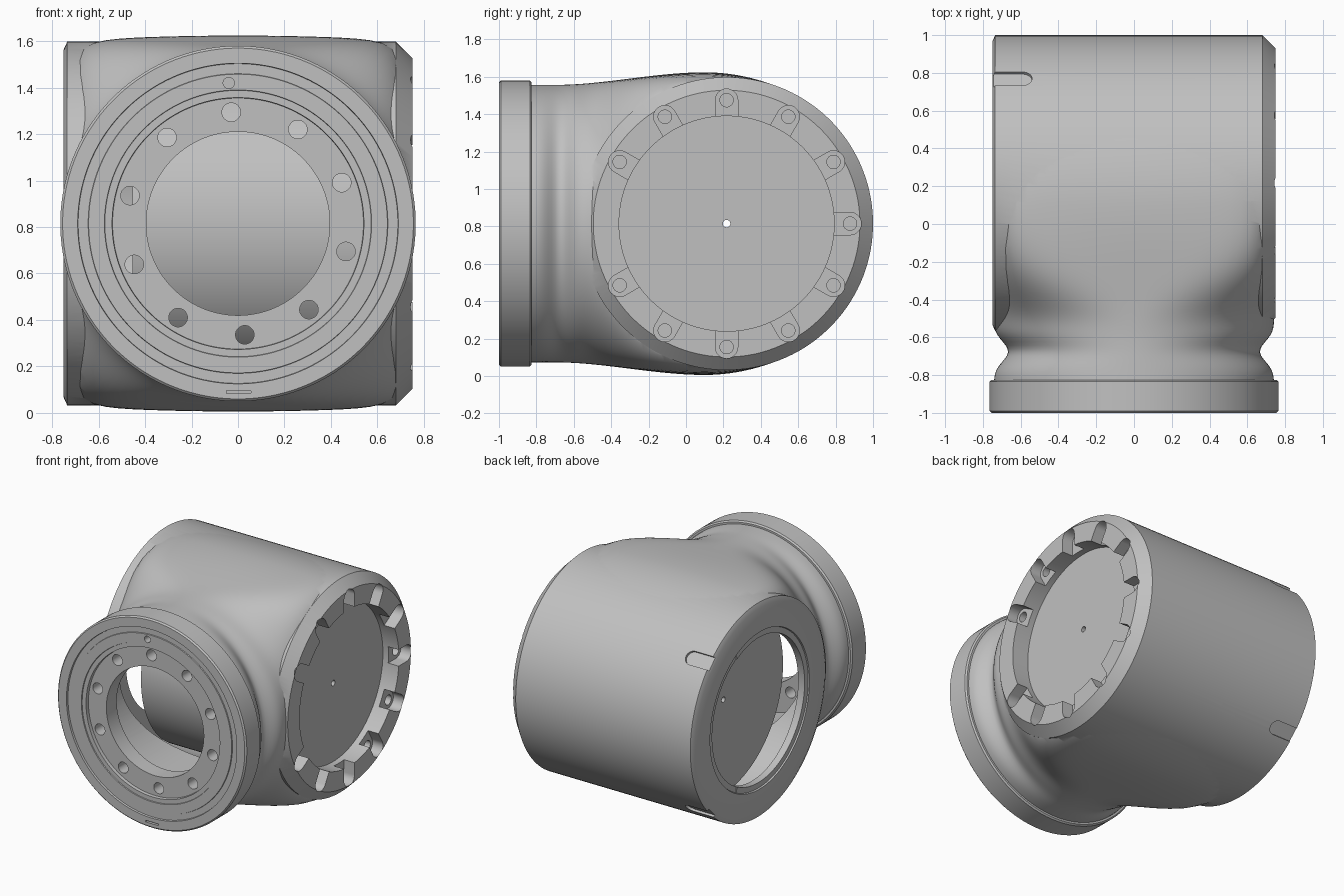
import bpy, bmesh
from math import sin, cos, pi, exp, radians
from mathutils import Vector

cube = bpy.data.objects.get("Cube")
if cube:
    bpy.data.objects.remove(cube, do_unlink=True)

CY, CZ = 0.217, 0.815          # barrel axis position
SEG = 128

grey = bpy.data.materials.new("cast grey")
grey.use_nodes = True
grey.diffuse_color = (0.53, 0.53, 0.53, 1)
grey.node_tree.nodes["Principled BSDF"].inputs["Base Color"].default_value = (0.53, 0.53, 0.53, 1)


def add_loft(bm, rings):
    """Skin a list of point rings and cap both ends."""
    rows = [[bm.verts.new(p) for p in ring] for ring in rings]
    n = len(rows[0])
    for a, b in zip(rows, rows[1:]):
        for i in range(n):
            bm.faces.new((a[i], a[(i + 1) % n], b[(i + 1) % n], b[i]))
    bm.faces.new(rows[0])
    bm.faces.new(rows[-1])


def make(name, *solids):
    bm = bmesh.new()
    for rings in solids:
        add_loft(bm, rings)
    bmesh.ops.recalc_face_normals(bm, faces=bm.faces)
    mesh = bpy.data.meshes.new(name)
    bm.to_mesh(mesh)
    bm.free()
    mesh.materials.append(grey)
    ob = bpy.data.objects.new(name, mesh)
    bpy.context.collection.objects.link(ob)
    return ob


def angles(n):
    return [2 * pi * (i + 0.5) / n for i in range(n)]


def lathe_x(profile, n=SEG):
    return [[(x, CY + r * cos(t), CZ + r * sin(t)) for t in angles(n)] for x, r in profile]


def lathe_y(profile, n=SEG, cx=0, cz=CZ):
    return [[(cx + r * cos(t), y, cz + r * sin(t)) for t in angles(n)] for y, r in profile]


def stadium(origin, along, out, width, length, low, high):
    """Slot with one round end at origin, running back against 'along'."""
    along, out = Vector(along), Vector(out)
    side = along.cross(out)
    outline = [(width * cos(pi * i / 16), width * sin(pi * i / 16)) for i in range(17)]
    outline += [(-width, -length), (width, -length)]
    return [[Vector(origin) + side * u + along * v + out * h for u, v in outline]
            for h in (low, high)]


def boolean(target, tool, operation="DIFFERENCE"):
    mod = target.modifiers.new("cut", "BOOLEAN")
    mod.operation, mod.solver, mod.object = operation, "EXACT", tool
    bpy.context.view_layer.objects.active = target
    bpy.ops.object.modifier_apply(modifier=mod.name)
    bpy.data.objects.remove(tool, do_unlink=True)


def ease(y, low, high):
    t = min(1, max(0, (y - low) / (high - low)))
    return t * t * (3 - 2 * t)


def neck_ring(y):
    """Section that grows from a round neck into the barrel's arched box."""
    high = 0.742 + 0.067 * ease(y, -0.7, 0.1) - 0.5 * max(0, y - 0.1) ** 2
    wide = 0.742 - 0.075 * exp(-((y + 0.675) / 0.075) ** 2)
    box = ease(y, -0.6, 0.12) ** 1.4
    power = 2 + 8 * box
    ring = []
    for t in angles(SEG):
        r = ((abs(cos(t)) / wide) ** power + (abs(sin(t)) / high) ** power) ** (-1 / power)
        x = r * cos(t)
        ring.append((x, y, CZ + r * sin(t) * (1 - 0.03 * box * (x / wide) ** 2)))
    return ring


# Housing: barrel, blended neck and bolted flange
housing = make("joint_housing", lathe_x([
    (-0.735, 0.57), (-0.75, 0.575), (-0.75, 0.75), (-0.735, 0.783),
    (0.68, 0.783), (0.75, 0.713)]))
neck = make("neck", [neck_ring(-0.85 + 1.32 * i / 70) for i in range(71)])
flange = make("flange", lathe_y([
    (-0.825, 0.755), (-0.835, 0.765), (-0.99, 0.765),
    (-1.0, 0.755), (-1.0, 0.69), (-0.985, 0.688), (-0.985, 0.645), (-0.992, 0.643),
    (-0.992, 0.575), (-0.985, 0.573), (-0.985, 0.542), (-0.96, 0.54)]))
boolean(housing, neck, "UNION")
boolean(housing, flange, "UNION")

# Hollow interior with left opening, and the stepped bore through the neck
boolean(housing, make("cavity", lathe_x([
    (-0.9, 0.53), (-0.69, 0.53), (-0.69, 0.73), (0.56, 0.73)])))
boolean(housing, make("neck_bore", lathe_y([
    (-1.1, 0.395), (-0.84, 0.395), (-0.84, 0.6), (-0.05, 0.6)])))

# Flange bolt holes, locating pin hole and drain slit
bolts = [lathe_y([(-1.1, 0.04), (-0.75, 0.04)], 24, 0.48 * cos(a), CZ + 0.48 * sin(a))
         for a in (radians(93.5 + 36 * i) for i in range(10))]
bolts.append(lathe_y([(-1.1, 0.024), (-0.93, 0.024)], 20, -0.04, 1.42))
bolts.append(stadium((0.05, 0, 0.09), (1, 0, 0), (0, -1, 0), 0.006, 0.1, 0.98, 1.1))
boolean(housing, make("flange_holes", *bolts))

# Right cover recess with radial bolt pockets, none on the neck side
boolean(housing, make("cover_recess", lathe_x([(0.62, 0.575), (0.9, 0.575)])))
pockets, screws = [], []
for i in range(12):
    if i == 6:
        continue
    a = radians(30 * i)
    d = Vector((0, cos(a), sin(a)))
    p = Vector((0, CY, CZ)) + d * 0.66
    pockets.append(stadium(p, d, (1, 0, 0), 0.06, 0.15, 0.665, 0.9))
    screws.append([[(x, p.y + 0.036 * cos(t), p.z + 0.036 * sin(t)) for t in angles(20)]
                   for x in (0.6, 0.8)])
boolean(housing, make("bolt_pockets", *pockets))
boolean(housing, make("screw_holes", *screws))

# Keyways on the left rim
keys = []
for a in (radians(45), radians(-45)):
    d = Vector((0, cos(a), sin(a)))
    keys.append(stadium((-0.59, CY, CZ), (1, 0, 0), d, 0.05, 0.3, 0.765, 0.9))
boolean(housing, make("keyways", *keys))

# Inner drum carried by the right wall
drum = make("inner_drum", lathe_x([(-0.455, 0.69), (0.56, 0.69)]))
for part in (housing, drum):
    boolean(part, make("centre_hole", lathe_x([(-0.6, 0.02), (0.8, 0.02)], 24)))

# Smooth curved faces, crisp edges
for part in (housing, drum):
    bpy.ops.object.select_all(action="DESELECT")
    part.select_set(True)
    bpy.context.view_layer.objects.active = part
    bpy.ops.object.shade_smooth_by_angle(angle=radians(30))
